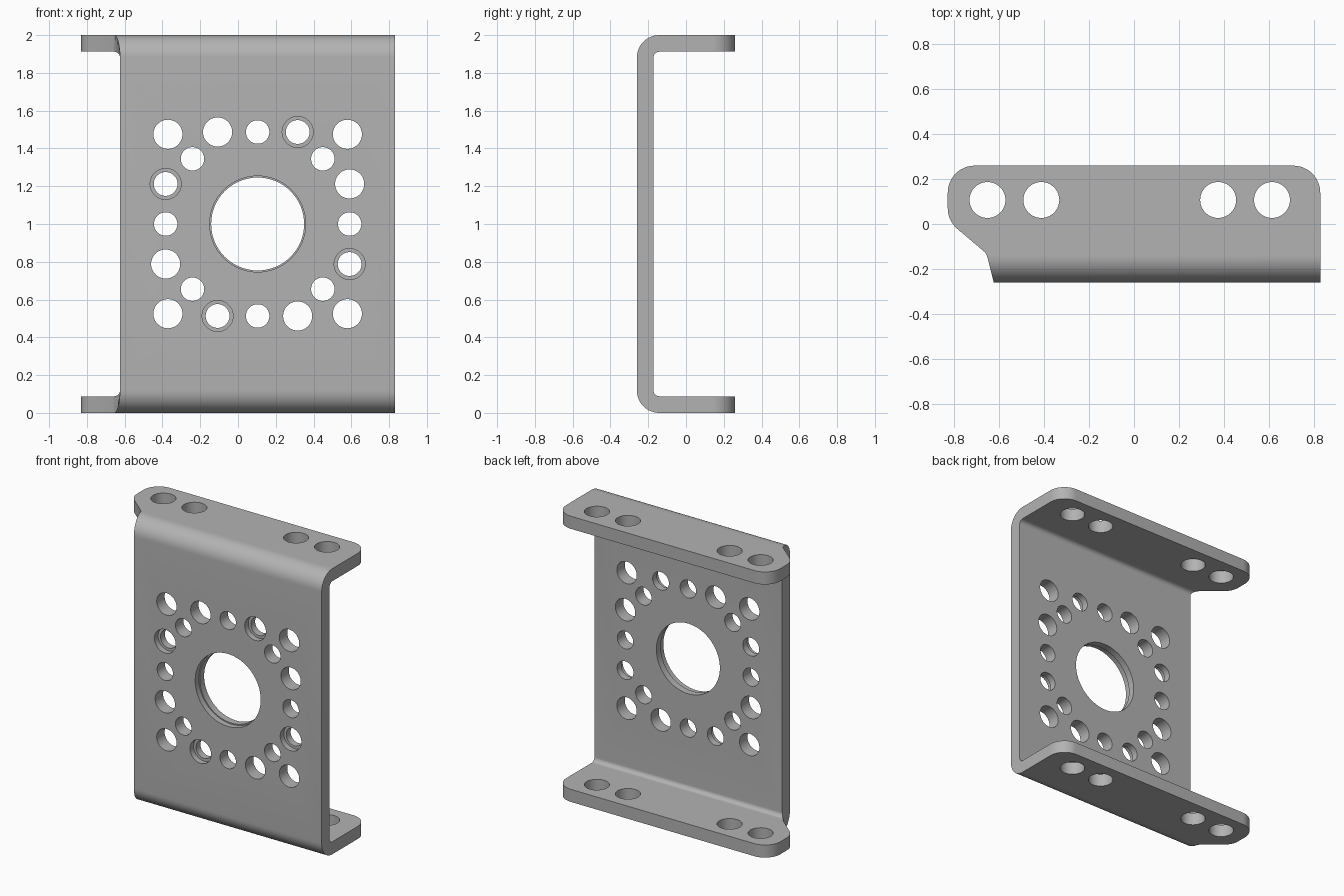
import bpy, bmesh
from math import sin, cos, pi, radians
from mathutils import Matrix, Vector

cube = bpy.data.objects.get("Cube")
if cube:
    bpy.data.objects.remove(cube, do_unlink=True)

# Overall sheet sizes
HALF_W, HALF_D, HEIGHT = 0.83, 0.26, 2.0
THICK, BEND_OUT, BEND_IN = 0.088, 0.118, 0.03
WALL_LEFT, BEND_LEFT = -0.625, -0.655
CORNER = 0.12
SEGMENTS = 64

steel = bpy.data.materials.new("grey steel")
steel.use_nodes = True
GREY = (0.45, 0.45, 0.45, 1)
steel.diffuse_color = GREY
steel.node_tree.nodes["Principled BSDF"].inputs["Base Color"].default_value = GREY


def make_object(name, bm):
    bmesh.ops.recalc_face_normals(bm, faces=bm.faces)
    mesh = bpy.data.meshes.new(name)
    bm.to_mesh(mesh)
    bm.free()
    mesh.materials.append(steel)
    obj = bpy.data.objects.new(name, mesh)
    bpy.context.collection.objects.link(obj)
    return obj


def upper_stations():
    """Cross-sections from wall to flange tip: outer yz, inner yz, left x, right x."""
    out = []
    # Upper bend, with its free edge easing outward
    cy, cz = -HALF_D + BEND_OUT, HEIGHT - BEND_OUT
    for i in range(13):
        a = pi / 2 * i / 12
        left = WALL_LEFT + (BEND_LEFT - WALL_LEFT) * (1 - cos(a))
        out.append(((cy - BEND_OUT * cos(a), cz + BEND_OUT * sin(a)),
                    (cy - BEND_IN * cos(a), cz + BEND_IN * sin(a)), left, HALF_W))
    # Flange plan: slanted relief, rounded shoulder, rounded tip corners
    plan = [(-0.127, -0.663, HALF_W)]
    for i in range(9):
        a = radians(50) * (1 - i / 8)
        plan.append((0.07 - CORNER * sin(a), -HALF_W + CORNER * (1 - cos(a)), HALF_W))
    for i in range(13):
        a = pi / 2 * i / 12
        inset = CORNER * (1 - cos(a))
        plan.append((HALF_D - CORNER + CORNER * sin(a), -HALF_W + inset, HALF_W - inset))
    for y, left, right in plan:
        out.append(((y, HEIGHT), (y, HEIGHT - THICK), left, right))
    return out


def folded_sheet():
    upper = upper_stations()
    lower = [((o[0], HEIGHT - o[1]), (i[0], HEIGHT - i[1]), l, r) for o, i, l, r in upper]
    bm = bmesh.new()
    rings = []
    for o, i, l, r in lower[::-1] + upper:
        rings.append([bm.verts.new(p) for p in ((l, *o), (r, *o), (r, *i), (l, *i))])
    for a, b in zip(rings, rings[1:]):
        for k in range(4):
            n = (k + 1) % 4
            bm.faces.new((a[k], a[n], b[n], b[k]))
    bm.faces.new(rings[0])
    bm.faces.new(rings[-1])
    return make_object("bracket", bm)


def add_bore(bm, matrix, steps):
    """Add a stepped round cutter; steps are (radius, position along axis)."""
    rings = []
    for radius, z in steps:
        rings.append([bm.verts.new(matrix @ Vector((radius * cos(t), radius * sin(t), z)))
                      for t in (2 * pi * k / SEGMENTS for k in range(SEGMENTS))])
    for a, b in zip(rings, rings[1:]):
        for k in range(SEGMENTS):
            n = (k + 1) % SEGMENTS
            bm.faces.new((a[k], a[n], b[n], b[k]))
    bm.faces.new(rings[0])
    bm.faces.new(rings[-1])


bracket = folded_sheet()
cutters = bmesh.new()

# Wall holes: four-fold pattern around the central bore
HUB_X, HUB_Z = 0.104, 1.0
SMALL, LARGE, RECESS = 0.062, 0.077, 0.04


def wall_bore(dx, dz, radius, recess_radius=None):
    m = Matrix.Translation((HUB_X + dx, -HALF_D, HUB_Z + dz)) @ Matrix.Rotation(-pi / 2, 4, "X")
    if recess_radius:
        steps = [(recess_radius, -0.05), (recess_radius, RECESS), (radius, RECESS), (radius, 0.15)]
    else:
        steps = [(radius, -0.05), (radius, 0.15)]
    add_bore(cutters, m, steps)


wall_bore(0, 0, 0.246, 0.254)
pattern = [(-0.475, 0.475, LARGE, None), (-0.212, 0.487, LARGE, None),
           (0, 0.487, SMALL, None), (0.212, 0.487, 0.063, 0.082),
           (-0.345, 0.345, SMALL, None)]
for dx, dz, radius, recess in pattern:
    for _ in range(4):
        wall_bore(dx, dz, radius, recess)
        dx, dz = dz, -dx

# Flange holes, aligned through both flanges
for x in (-0.653, -0.413, 0.375, 0.615):
    for z in (0, HEIGHT - THICK):
        add_bore(cutters, Matrix.Translation((x, 0.107, z)), [(0.08, -0.05), (0.08, 0.15)])

cutter = make_object("hole_cutters", cutters)
cutter.hide_render = True

# Cut all holes and finish the shading
cut = bracket.modifiers.new("holes", "BOOLEAN")
cut.operation = "DIFFERENCE"
cut.solver = "EXACT"
cut.object = cutter
bpy.ops.object.select_all(action="DESELECT")
bpy.context.view_layer.objects.active = bracket
bracket.select_set(True)
bpy.ops.object.modifier_apply(modifier=cut.name)
bpy.data.objects.remove(cutter, do_unlink=True)
bpy.ops.object.shade_smooth_by_angle(angle=radians(30))
